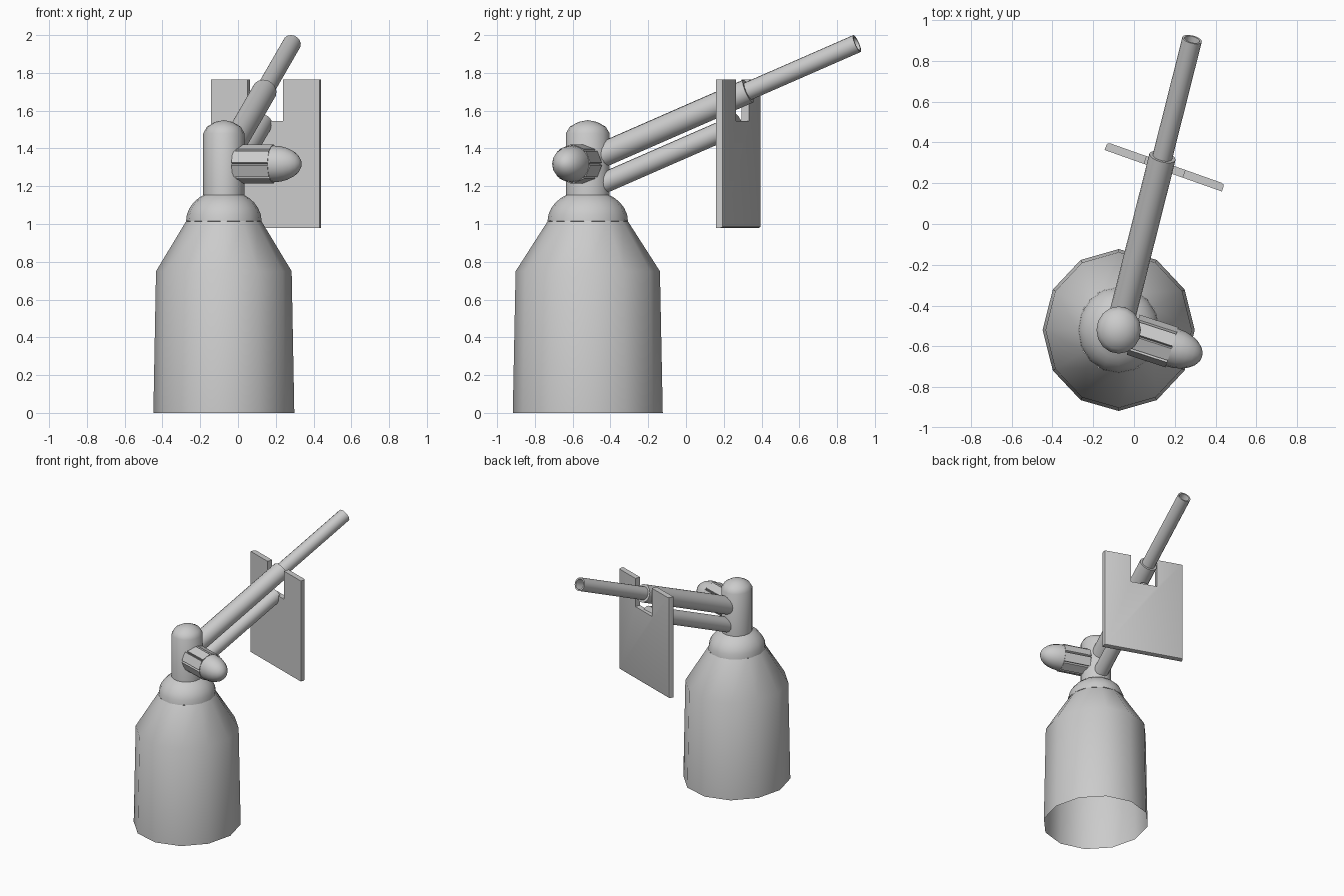
import bpy, bmesh, math
from mathutils import Vector, Matrix

cube = bpy.data.objects.get("Cube")
if cube:
    bpy.data.objects.remove(cube)

grey = bpy.data.materials.new("light_grey")
grey.use_nodes = True
GREY = (0.6, 0.6, 0.6, 1)
grey.diffuse_color = GREY
grey.node_tree.nodes["Principled BSDF"].inputs["Base Color"].default_value = GREY

PIVOT = Vector((-0.075, -0.52, 0))
AIM = Vector((0.245, 0.97, 0)).normalized()
PITCH = 0.424
SIDE_YAW = math.radians(-18)


def finish(bm, name, smooth=40):
    bmesh.ops.remove_doubles(bm, verts=bm.verts, dist=0.0001)
    bmesh.ops.recalc_face_normals(bm, faces=bm.faces)
    mesh = bpy.data.meshes.new(name)
    bm.to_mesh(mesh)
    bm.free()
    mesh.materials.append(grey)
    obj = bpy.data.objects.new(name, mesh)
    bpy.context.collection.objects.link(obj)
    bpy.ops.object.select_all(action='DESELECT')
    obj.select_set(True)
    bpy.context.view_layer.objects.active = obj
    if smooth:
        bpy.ops.object.shade_smooth_by_angle(angle=math.radians(smooth))
    return obj


def lathe(name, profile, sides, matrix, smooth=40):
    """Spin (radius, height) points around local z, then place the part."""
    bm = bmesh.new()
    rings = [[bm.verts.new((r * math.cos(a), r * math.sin(a), h))
              for a in (math.tau * i / sides for i in range(sides))]
             for r, h in profile]
    for low, high in zip(rings, rings[1:]):
        for i in range(sides):
            j = (i + 1) % sides
            bm.faces.new((low[i], low[j], high[j], high[i]))
    bmesh.ops.transform(bm, matrix=matrix, verts=bm.verts)
    return finish(bm, name, smooth)


def dome(radius, base, height, start=0, end=90, steps=5):
    """Profile points of part of a half ellipsoid."""
    angles = [math.radians(start + (end - start) * i / steps) for i in range(steps + 1)]
    return [(max(radius * math.cos(a), 0), base + height * math.sin(a)) for a in angles]


def along(start, direction):
    return Matrix.Translation(start) @ direction.to_track_quat('Z', 'Y').to_matrix().to_4x4()


# Pedestal, slightly oval, open underneath
oval = Matrix.Translation(PIVOT) @ Matrix.Diagonal((0.94, 1, 1, 1))
lathe("pedestal", [(0.397, 0), (0.382, 0.75), (0.212, 1.015)], 12, oval)
lathe("collar", [(0.19, 1.01)] + dome(0.213, 1.015, 0.165, 0, 62), 16, oval)
lathe("swivel_post", [(0.116, 1.12), (0.116, 1.48), (0.095, 1.515), (0.05, 1.54), (0, 1.55)],
      16, oval)


# Two parallel barrels rising toward the back
def barrel_point(reach, height):
    return PIVOT + AIM * reach + Vector((0, 0, height + PITCH * reach))


barrel_dir = (AIM + Vector((0, 0, PITCH))).normalized()
stretch = math.sqrt(1 + PITCH ** 2)


def barrel(name, reach, end, height, profile):
    length = (end - reach) * stretch
    points = [(r, length if top else 0) if not depth else (r, length - depth)
              for r, top, depth in profile]
    lathe(name, points, 16, along(barrel_point(reach, height), barrel_dir))


UPPER, LOWER = 1.332, 1.18
barrel("upper_barrel_sleeve", 0.06, 0.876, UPPER,
       [(0, 0, 0), (0.066, 0, 0), (0.066, 1, 0), (0, 1, 0)])
barrel("upper_barrel_muzzle", 0.8, 1.47, UPPER,
       [(0.049, 0, 0), (0.049, 1, 0), (0.038, 1, 0), (0.038, 1, 0.3), (0, 1, 0.3)])
barrel("lower_barrel", 0.06, 0.83, LOWER,
       [(0, 0, 0), (0.055, 0, 0), (0.055, 1, 0), (0, 1, 0)])

# Notched shield with chamfered back rim
bm = bmesh.new()
half, notch, low, floor, top = 0.305, 0.1, 0.98, 1.545, 1.765
outline = [(-half, low), (half, low), (half, top), (notch, top),
           (notch, floor), (-notch, floor), (-notch, top), (-half, top)]
front = bm.faces.new([bm.verts.new((x, -0.02, z)) for x, z in outline])
extruded = bmesh.ops.extrude_face_region(bm, geom=[front])["geom"]
back = [v for v in extruded if isinstance(v, bmesh.types.BMVert)]
bmesh.ops.translate(bm, vec=(0, 0.04, 0), verts=back)
rim = [e for e in bm.edges if all(v.co.y > 0 for v in e.verts)
       and all(abs(v.co.x) > 0.2 for v in e.verts)]
bmesh.ops.bevel(bm, geom=rim, offset=0.015, segments=2, affect='EDGES', profile=0.5)
shield_place = Matrix.Translation((0.15, 0.28, 0)) @ Matrix.Rotation(math.radians(-19.5), 4, 'Z')
bmesh.ops.transform(bm, matrix=shield_place, verts=bm.verts)
finish(bm, "shield", 30)

# Side capsule: core, rounded nose and eight surrounding panels
side = Vector((math.cos(SIDE_YAW), math.sin(SIDE_YAW), 0))
capsule = along(PIVOT + Vector((0, 0, 1.318)), side)
lathe("capsule_core", [(0, 0.06), (0.083, 0.06), (0.083, 0.29)], 16, capsule)
lathe("capsule_nose", [(0, 0.275)] + dome(0.097, 0.275, 0.155, steps=6), 16, capsule)

bm = bmesh.new()
for i in range(8):
    turn = capsule @ Matrix.Rotation(math.tau * (i + 0.5) / 8, 4, 'Z')
    place = turn @ Matrix.Translation((0.085, 0, 0.175)) @ Matrix.Diagonal((0.026, 0.066, 0.2, 1))
    bmesh.ops.create_cube(bm, size=1, matrix=place)
finish(bm, "capsule_panels", 0)
